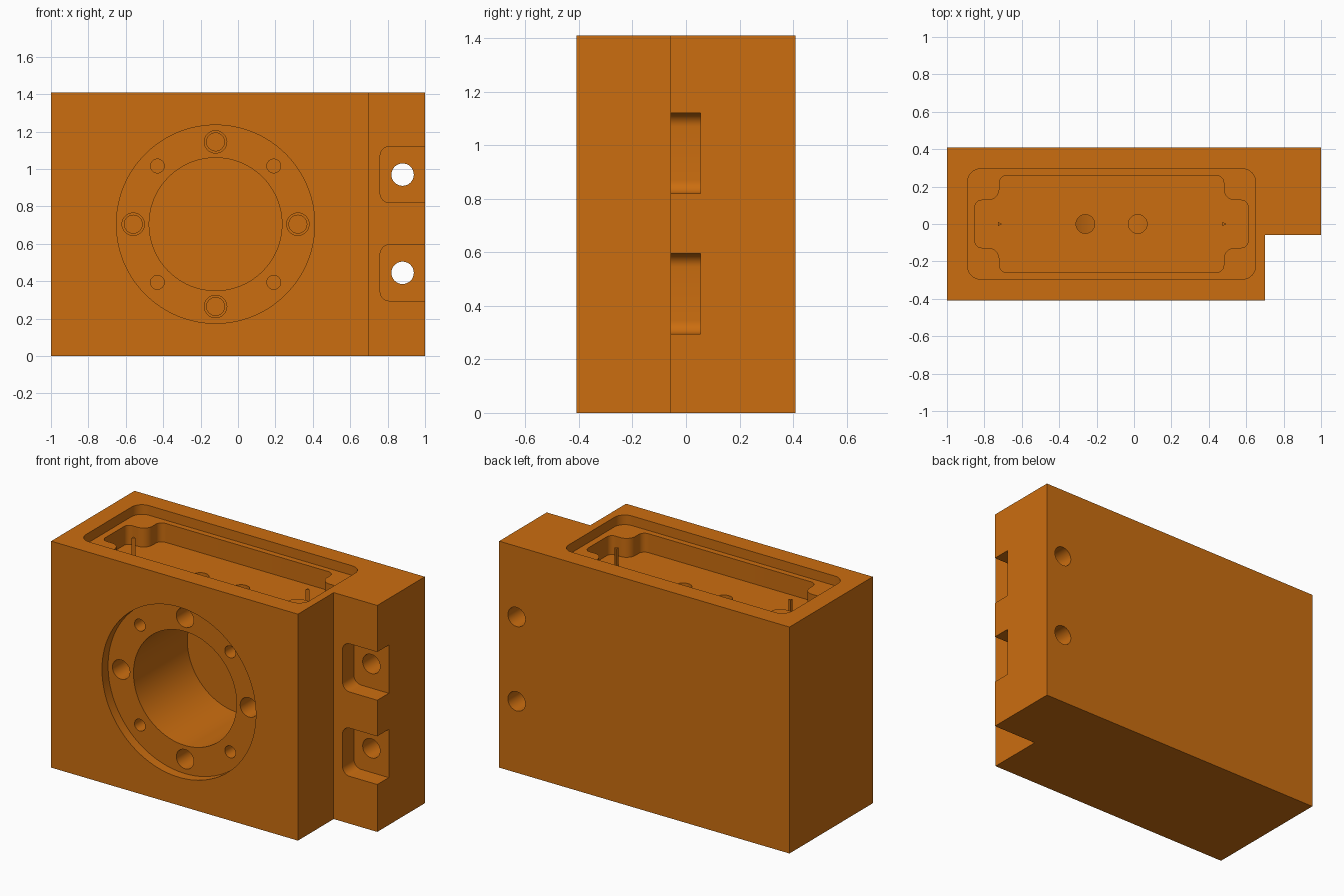
import bpy, bmesh, math
from mathutils import Vector

if "Cube" in bpy.data.objects:
    bpy.data.objects.remove(bpy.data.objects["Cube"])

orange = bpy.data.materials.new("orange")
orange.use_nodes = True
orange.diffuse_color = (0.60, 0.155, 0.005, 1)
orange.node_tree.nodes["Principled BSDF"].inputs["Base Color"].default_value = orange.diffuse_color


def rounded(corners, steps=8):
    """Outline from (x, y, radius) right-angled corners, each one filleted."""
    out = []
    for i, (x, y, r) in enumerate(corners):
        p = Vector((x, y))
        a = (Vector(corners[i - 1][:2]) - p).normalized() * r
        b = (Vector(corners[(i + 1) % len(corners)][:2]) - p).normalized() * r
        if r == 0:
            out.append(p)
            continue
        for k in range(steps + 1):
            t = math.pi / 2 * k / steps
            out.append(p + a * (1 - math.sin(t)) + b * (1 - math.cos(t)))
    return out


def circle(x, y, r, n=64):
    return [Vector((x + r * math.cos(math.tau * k / n), y + r * math.sin(math.tau * k / n)))
            for k in range(n)]


def prism(name, outline, start, end, axis="Z"):
    """Extrude an outline along Z (outline in x, y) or Y (outline in x, z)."""
    bm = bmesh.new()
    place = (lambda p, d: (p.x, p.y, d)) if axis == "Z" else (lambda p, d: (p.x, d, p.y))
    face = bm.faces.new([bm.verts.new(place(p, start)) for p in outline])
    new = bmesh.ops.extrude_face_region(bm, geom=[face])["geom"]
    shift = (0, 0, end - start) if axis == "Z" else (0, end - start, 0)
    bmesh.ops.translate(bm, vec=shift, verts=[v for v in new if isinstance(v, bmesh.types.BMVert)])
    bmesh.ops.recalc_face_normals(bm, faces=bm.faces)
    mesh = bpy.data.meshes.new(name)
    bm.to_mesh(mesh)
    bm.free()
    mesh.materials.append(orange)
    obj = bpy.data.objects.new(name, mesh)
    bpy.context.collection.objects.link(obj)
    return obj


def cut(target, outline, start, end, axis="Z"):
    cutter = prism("cutter", outline, start, end, axis)
    cutter.hide_render = True
    mod = target.modifiers.new("cut", "BOOLEAN")
    mod.operation, mod.solver, mod.object = "DIFFERENCE", "EXACT", cutter
    bpy.context.view_layer.objects.active = target
    bpy.ops.object.modifier_apply(modifier=mod.name)
    bpy.data.objects.remove(cutter)


# Stepped block
HEIGHT, BACK, STEP_Y = 1.41, 0.41, -0.058
block = prism("housing", rounded([(-1, -BACK, 0), (0.7, -BACK, 0), (0.7, STEP_Y, 0),
                                  (1, STEP_Y, 0), (1, BACK, 0), (-1, BACK, 0)]), 0, HEIGHT)

# Round front seat and blind bore
CX, CZ, SEAT_Y = -0.12, 0.705, -0.35
cut(block, circle(CX, CZ, 0.53, 128), -0.5, SEAT_Y, "Y")
cut(block, circle(CX, CZ, 0.355, 96), -0.5, 0.18, "Y")

# Bolt circle: large stepped holes on the axes, small holes on the diagonals
for k in range(8):
    a = math.tau * k / 8
    x, z = CX + 0.44 * math.cos(a), CZ + 0.44 * math.sin(a)
    if k % 2 == 0:
        cut(block, circle(x, z, 0.06, 32), -0.45, -0.15, "Y")
        cut(block, circle(x, z, 0.048, 32), -0.45, -0.05, "Y")
    else:
        cut(block, circle(x, z, 0.037, 32), -0.45, -0.15, "Y")

# Cover recess and the notched pocket below it
LEDGE, FLOOR = 1.35, 1.232
cut(block, rounded([(-0.89, -0.295, 0.07), (0.65, -0.295, 0.07),
                    (0.65, 0.295, 0.07), (-0.89, 0.295, 0.07)]), LEDGE, 1.5)
half = [(0.73, -0.127, 0.035), (0.73, 0.127, 0.035), (0.6, 0.127, 0.06), (0.6, 0.26, 0.04)]
pocket = half + [(-x, y, r) for x, y, r in reversed(half)]
pocket += [(-0.6, -0.127, 0.06), (-0.6, -0.26, 0.04), (0.6, -0.26, 0.04), (0.6, -0.127, 0.06)]
# the mirrored half closes at its lower left corner before the lower lobes
cut(block, rounded([(x + CX, y, r) for x, y, r in pocket]), FLOOR, 1.5)

# Two ports from the pocket down to the bore
for side in (-1, 1):
    cut(block, circle(CX + side * 0.14, 0, 0.05, 32), 0.8, 1.3)

# Lug pockets with through holes
for z in (0.445, 0.97):
    cut(block, rounded([(0.76, z - 0.15, 0.05), (1.1, z - 0.15, 0),
                        (1.1, z + 0.15, 0), (0.76, z + 0.15, 0.05)]), -0.2, 0.055, "Y")
    cut(block, circle(0.88, z, 0.06, 32), 0, 0.6, "Y")

# Thin posts in the pocket
for name, x in (("right_post", -0.72), ("left_post", 0.48)):
    prism(name, circle(x, 0, 0.013, 3), FLOOR - 0.01, LEDGE)

bpy.ops.object.select_all(action="DESELECT")
block.select_set(True)
bpy.context.view_layer.objects.active = block
bpy.ops.object.shade_smooth_by_angle(angle=math.radians(30))
